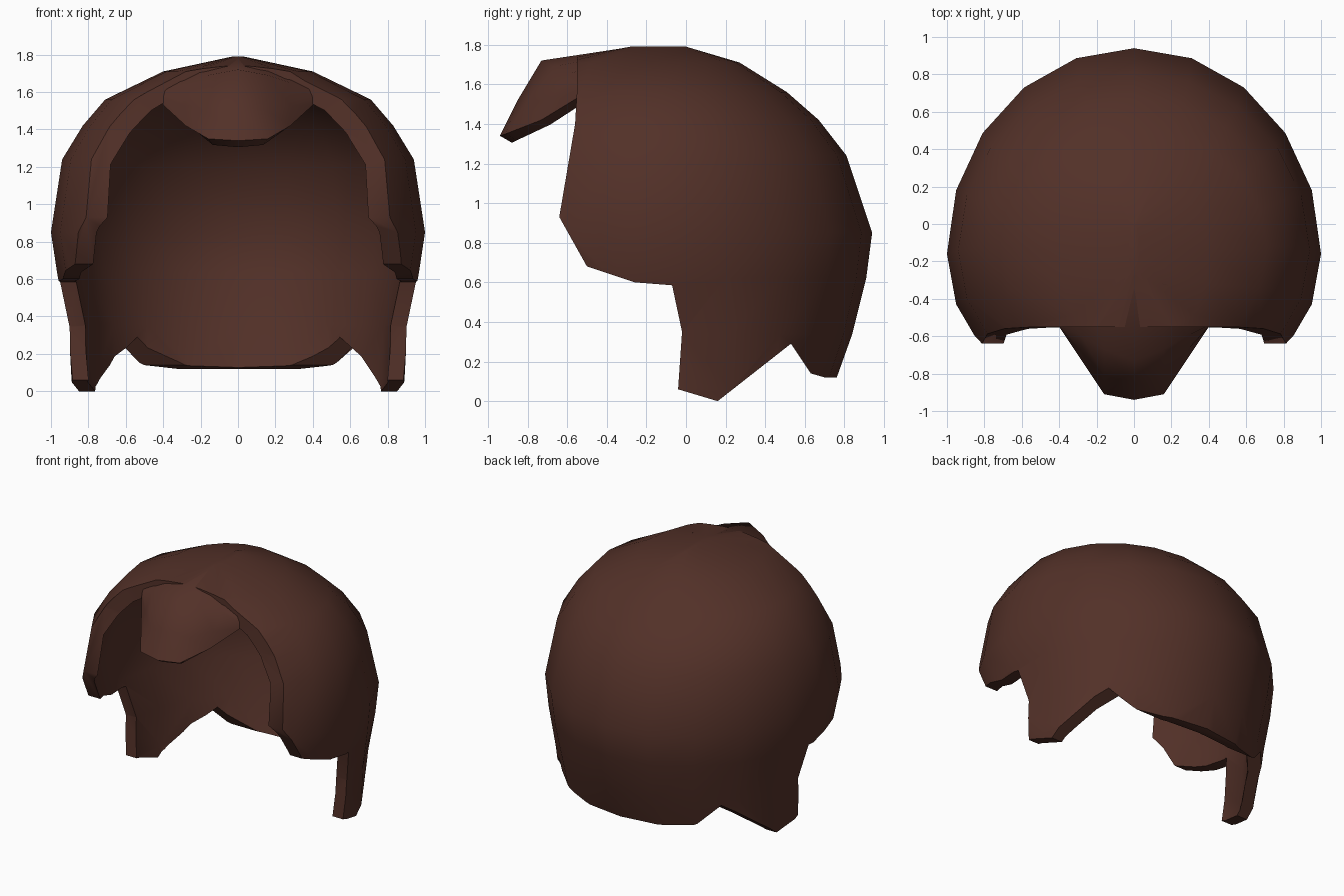
import bpy, bmesh, math

if "Cube" in bpy.data.objects:
    bpy.data.objects.remove(bpy.data.objects["Cube"])

brown = bpy.data.materials.new("dark_brown_hair")
brown.diffuse_color = (0.085, 0.030, 0.021, 1)
brown.use_nodes = True
brown.node_tree.nodes["Principled BSDF"].inputs["Base Color"].default_value = brown.diffuse_color


def make_object(name, verts, faces):
    mesh = bpy.data.meshes.new(name)
    mesh.from_pydata(verts, [], faces)
    bm = bmesh.new()
    bm.from_mesh(mesh)
    bmesh.ops.recalc_face_normals(bm, faces=bm.faces)
    bm.to_mesh(mesh)
    bm.free()
    mesh.materials.append(brown)
    ob = bpy.data.objects.new(name, mesh)
    bpy.context.collection.objects.link(ob)
    return ob


def thicken(ob, t):
    m = ob.modifiers.new("thickness", 'SOLIDIFY')
    m.thickness, m.offset = t, -1


def finish(ob, angle):
    bpy.ops.object.select_all(action='DESELECT')
    ob.select_set(True)
    bpy.context.view_layer.objects.active = ob
    for m in list(ob.modifiers):
        bpy.ops.object.modifier_apply(modifier=m.name)
    bpy.ops.object.shade_smooth_by_angle(angle=math.radians(angle))


# Hair shell: stacked oval rings (z, half width, centre y, back y, front y)
rings = [(-0.15, 0.86, 0.0, 0.66, -0.88), (0.06, 0.89, 0.0, 0.74, -0.92),
         (0.34, 0.905, -0.05, 0.84, -0.97), (0.62, 0.965, -0.12, 0.91, -1.01),
         (0.85, 1.0, -0.16, 0.94, -1.03), (1.24, 0.94, -0.14, 0.81, -0.97),
         (1.42, 0.83, -0.12, 0.67, -0.90), (1.56, 0.71, -0.12, 0.51, -0.82),
         (1.71, 0.40, -0.15, 0.27, -0.72), (1.79, 0.03, -0.14, 0.0, -0.28)]
N = 20
verts, faces = [], []
for z, a, c, yb, yf in rings:
    for i in range(N):
        t = 2 * math.pi * i / N
        s = math.sin(t)
        verts.append((a * math.cos(t), c + s * ((yb - c) if s > 0 else (c - yf)), z))
for r in range(len(rings) - 1):
    for i in range(N):
        j = (i + 1) % N
        faces.append((r * N + i, r * N + j, (r + 1) * N + j, (r + 1) * N + i))
faces.append(tuple((len(rings) - 1) * N + i for i in range(N)))
shell = make_object("hair_shell", verts, faces)
thicken(shell, 0.085)

# Side outline that trims the face opening, sideburns and nape
outline = [(-0.55, 1.95), (-0.55, 1.58), (-0.56, 1.40), (-0.64, 0.93), (-0.50, 0.68),
           (-0.26, 0.60), (-0.07, 0.585), (-0.02, 0.35), (-0.04, 0.06), (0.16, 0.0),
           (0.53, 0.29), (0.63, 0.14), (0.70, 0.12), (1.2, 0.12), (1.2, 1.95)]
n = len(outline)
trim = make_object("trim_outline",
                   [(x, y, z) for x in (-1.3, 1.3) for y, z in outline],
                   [tuple(range(n)), tuple(range(n, 2 * n))] +
                   [(i, (i + 1) % n, n + (i + 1) % n, n + i) for i in range(n)])
trim.hide_render = True
cut = shell.modifiers.new("trim", 'BOOLEAN')
cut.operation, cut.solver, cut.object = 'INTERSECT', 'EXACT', trim
finish(shell, 40)
bpy.data.objects.remove(trim)

# Pointed fringe over the forehead: half columns from crown to tip, mirrored
half = [(0.0, [(-0.30, 1.785), (-0.73, 1.72), (-0.85, 1.52), (-0.94, 1.34)]),
        (0.16, [(-0.32, 1.755), (-0.67, 1.69), (-0.81, 1.50), (-0.91, 1.35)]),
        (0.28, [(-0.36, 1.725), (-0.60, 1.65), (-0.68, 1.53), (-0.73, 1.42)]),
        (0.40, [(-0.40, 1.67), (-0.54, 1.61), (-0.55, 1.57), (-0.55, 1.53)])]
cols = [(-x, p) for x, p in reversed(half[1:])] + half
fverts = [(x, y, z) for x, p in cols for y, z in p]
ffaces = [(c * 4 + r, c * 4 + r + 1, c * 4 + r + 5, c * 4 + r + 4)
          for c in range(len(cols) - 1) for r in range(3)]
fringe = make_object("fringe", fverts, ffaces)
# outward means up and forward
if sum(p.normal.z for p in fringe.data.polygons) < 0:
    fringe.data.flip_normals()
thicken(fringe, 0.07)
finish(fringe, 50)
